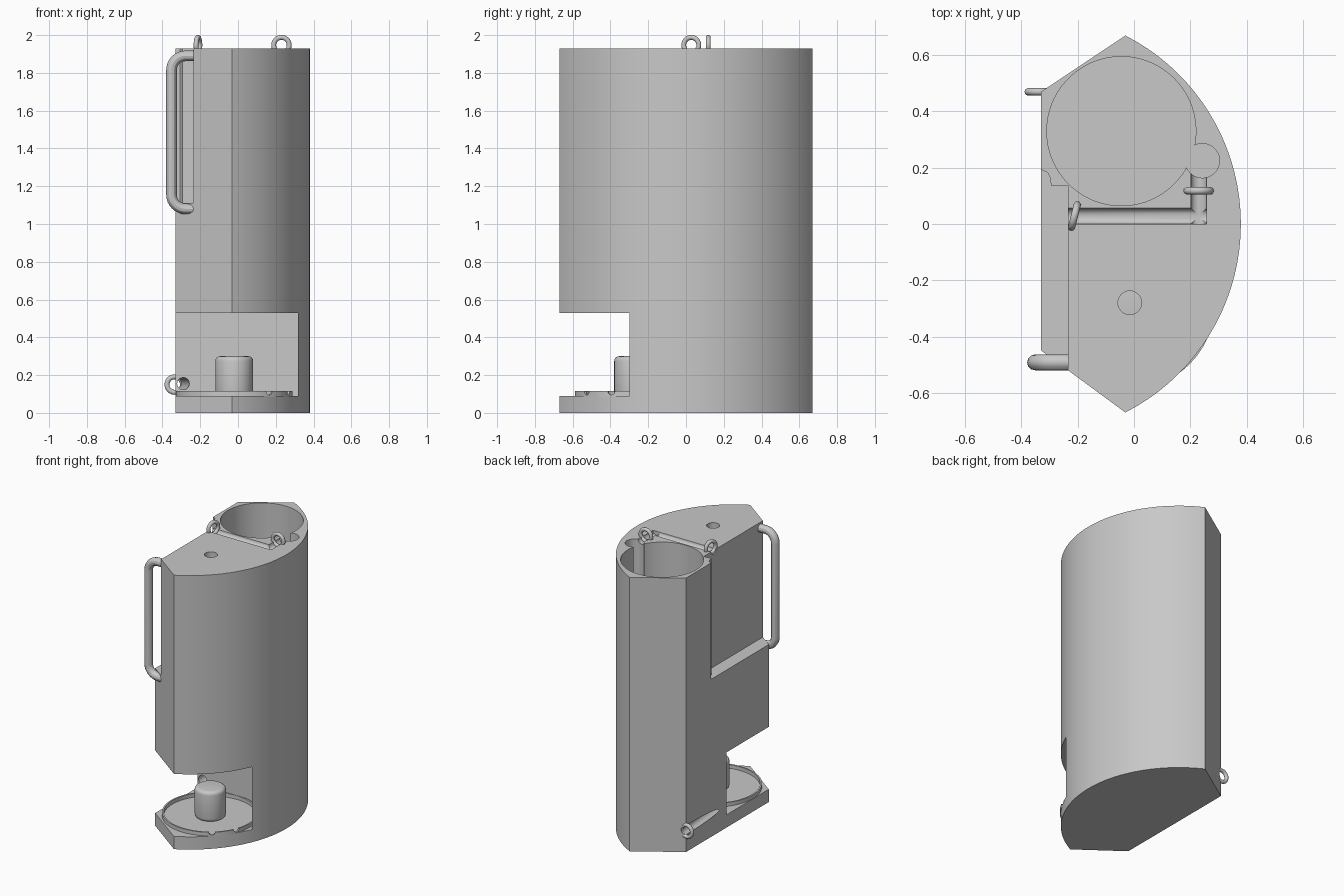
import bpy, bmesh, math
from mathutils import Vector

cube = bpy.data.objects.get("Cube")
if cube:
    bpy.data.objects.remove(cube, do_unlink=True)

grey = bpy.data.materials.new("plain grey")
grey.use_nodes = True
COLOUR = (0.58, 0.58, 0.58, 1)
grey.diffuse_color = COLOUR
grey.node_tree.nodes["Principled BSDF"].inputs["Base Color"].default_value = COLOUR

TOP = 1.93
GROOVE = 0.028
DISH = Vector((-0.02, -0.28, 0))


def activate(ob):
    bpy.ops.object.select_all(action="DESELECT")
    ob.select_set(True)
    bpy.context.view_layer.objects.active = ob


def finish(ob, name):
    ob.name = name
    ob.data.materials.clear()
    ob.data.materials.append(grey)
    activate(ob)
    bpy.ops.object.shade_smooth_by_angle(angle=math.radians(30))
    return ob


def prism(name, points, z0, z1):
    """Extrude a flat outline from z0 to z1."""
    bm = bmesh.new()
    face = bm.faces.new([bm.verts.new((x, y, z0)) for x, y in points])
    moved = bmesh.ops.extrude_face_region(bm, geom=[face])["geom"]
    bmesh.ops.translate(bm, vec=(0, 0, z1 - z0),
                        verts=[v for v in moved if isinstance(v, bmesh.types.BMVert)])
    bmesh.ops.recalc_face_normals(bm, faces=bm.faces)
    mesh = bpy.data.meshes.new(name)
    bm.to_mesh(mesh)
    bm.free()
    ob = bpy.data.objects.new(name, mesh)
    bpy.context.collection.objects.link(ob)
    return ob


def box(x0, x1, y0, y1, z0, z1):
    return prism("cutter", [(x0, y0), (x1, y0), (x1, y1), (x0, y1)], z0, z1)


def rod(start, end, radius, sides=32):
    a, b = Vector(start), Vector(end)
    bpy.ops.mesh.primitive_cylinder_add(vertices=sides, radius=radius,
                                        depth=(b - a).length, location=(a + b) / 2)
    ob = bpy.context.object
    ob.rotation_euler = (b - a).to_track_quat("Z", "Y").to_euler()
    return ob


def cut(ob, *cutters):
    for cutter in cutters:
        activate(ob)
        mod = ob.modifiers.new("cut", "BOOLEAN")
        mod.operation = "DIFFERENCE"
        mod.solver = "EXACT"
        mod.object = cutter
        bpy.ops.object.modifier_apply(modifier=mod.name)
        bpy.data.objects.remove(cutter, do_unlink=True)


# Body: curved side, two slanted ends and a flat side
RADIUS, SPAN, STEPS = 0.752, math.radians(63), 36
outline = []
for i in range(STEPS + 1):
    a = -SPAN + 2 * SPAN * i / STEPS
    outline.append((-0.372 + RADIUS * math.cos(a), RADIUS * math.sin(a)))
outline += [(-0.33, 0.47), (-0.33, -0.45)]
body = prism("body", outline, 0, TOP)

# Serving bay, and side recess with a rounded corner
notch = [(-0.235, -0.7), (-0.235, 0.137), (-0.295, 0.137), (-0.298, 0.165),
         (-0.308, 0.183), (-0.33, 0.193), (-0.5, 0.193), (-0.5, -0.7)]
cut(body,
    box(-0.6, 0.318, -0.9, 0.02, 0.09, 0.53),
    prism("cutter", notch, 1.11, 2.1))

# Tank well, side well and outlet hole
cut(body,
    rod((-0.045, 0.33, 0.2), (-0.045, 0.33, 2.1), 0.265, 96),
    rod((0.243, 0.225, 0.2), (0.243, 0.225, 2.1), 0.061, 40),
    rod((-0.015, -0.28, 0.4), (-0.015, -0.28, 2.1), 0.042))

# Half-round hose channels on the top and low on the flat side
cut(body,
    rod((-0.3, 0.028, TOP), (0.258, 0.028, TOP), GROOVE),
    rod((0.23, 0, TOP), (0.23, 0.21, TOP), GROOVE),
    rod((-0.335, 0.49, 0.155), (-0.285, -0.03, 0.155), 0.032))
finish(body, "body")

# Dish rim with two small gaps
rim = rod(DISH + Vector((0, 0, 0.085)), DISH + Vector((0, 0, 0.116)), 0.308, 96)
cut(rim, rod(DISH + Vector((0, 0, 0.05)), DISH + Vector((0, 0, 0.2)), 0.297, 96))
for degrees in (-53, -22):
    a = math.radians(degrees)
    way = Vector((math.cos(a), math.sin(a), 0))
    lift = Vector((0, 0, 0.115))
    cut(rim, rod(DISH + lift + way * 0.25, DISH + lift + way * 0.36, 0.02, 16))
finish(rim, "dish_rim")

# Rounded post in the dish
post = rod(DISH + Vector((0, 0, 0.085)), DISH + Vector((0, 0, 0.3)), 0.1, 64)
bevel = post.modifiers.new("round", "BEVEL")
bevel.width = 0.025
bevel.segments = 4
bevel.limit_method = "ANGLE"
activate(post)
bpy.ops.object.modifier_apply(modifier="round")
finish(post, "dish_post")

# Side handle: a swept tube with rounded bends
curve = bpy.data.curves.new("handle", "CURVE")
curve.dimensions = "3D"
curve.bevel_depth = 0.028
curve.bevel_resolution = 4
curve.use_fill_caps = True
path = [(-0.232, 1.89)]
BEND, OUTER = 0.075, -0.352
for centre_z, start in ((1.815, 90), (1.155, 180)):
    for i in range(9):
        a = math.radians(start + 90 * i / 8)
        path.append((OUTER + BEND + BEND * math.cos(a), centre_z + BEND * math.sin(a)))
path.append((-0.232, 1.08))
spline = curve.splines.new("POLY")
spline.points.add(len(path) - 1)
for point, (x, z) in zip(spline.points, path):
    point.co = (x, -0.492, z, 1)
handle = bpy.data.objects.new("handle", curve)
bpy.context.collection.objects.link(handle)
activate(handle)
bpy.ops.object.convert(target="MESH")
finish(bpy.context.object, "handle")

# Hose guide rings
for name, place, turn in (("channel_ring_outer", (0.23, 0.118, 1.947), 0),
                          ("channel_ring_inner", (-0.212, 0.028, 1.947), 76),
                          ("low_side_ring", (-0.335, 0.47, 0.15), 0)):
    bpy.ops.mesh.primitive_torus_add(location=place, major_radius=0.041, minor_radius=0.013,
                                     major_segments=40, minor_segments=14,
                                     rotation=(math.pi / 2, 0, math.radians(turn)))
    finish(bpy.context.object, name)
